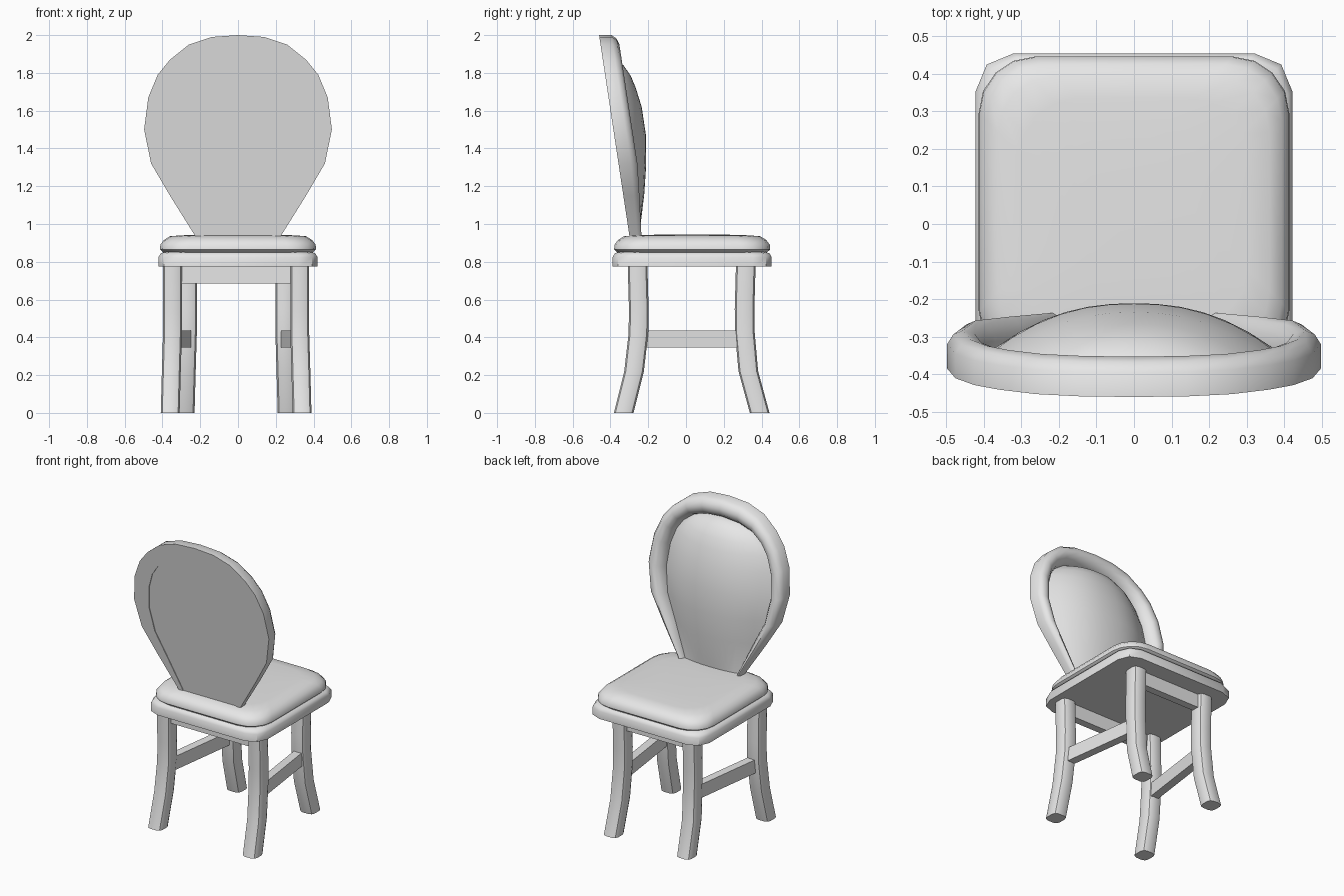
import bpy, bmesh, math
from mathutils import Vector

cube = bpy.data.objects.get("Cube")
if cube:
    bpy.data.objects.remove(cube, do_unlink=True)

grey = bpy.data.materials.new("plain grey")
grey.use_nodes = True
grey.diffuse_color = (0.8, 0.8, 0.8, 1)
grey.node_tree.nodes["Principled BSDF"].inputs["Base Color"].default_value = (0.8, 0.8, 0.8, 1)


def loft(name, rings, angle=40):
    """Skin a list of equal-length closed rings and cap both ends."""
    bm = bmesh.new()
    loops = [[bm.verts.new(p) for p in ring] for ring in rings]
    n = len(loops[0])
    for a, b in zip(loops, loops[1:]):
        for i in range(n):
            j = (i + 1) % n
            bm.faces.new((a[i], a[j], b[j], b[i]))
    bm.faces.new(loops[0])
    bm.faces.new(loops[-1])
    bmesh.ops.recalc_face_normals(bm, faces=bm.faces)
    mesh = bpy.data.meshes.new(name)
    bm.to_mesh(mesh)
    bm.free()
    mesh.materials.append(grey)
    obj = bpy.data.objects.new(name, mesh)
    bpy.context.collection.objects.link(obj)
    bpy.ops.object.select_all(action="DESELECT")
    obj.select_set(True)
    bpy.context.view_layer.objects.active = obj
    bpy.ops.object.shade_smooth_by_angle(angle=math.radians(angle))
    return obj


def rounded_rect(cx, cy, z, hx, hy, r, segs):
    """Horizontal rectangle ring with rounded corners."""
    ring = []
    for k, (sx, sy) in enumerate(((1, 1), (-1, 1), (-1, -1), (1, -1))):
        for s in range(segs + 1):
            a = math.pi / 2 * (k + s / segs)
            ring.append((cx + sx * (hx - r) + r * math.cos(a),
                         cy + sy * (hy - r) + r * math.sin(a), z))
    return ring


def beam(name, p, q, width, height):
    """Straight rectangular rail between two points."""
    p, q = Vector(p), Vector(q)
    side = (q - p).cross(Vector((0, 0, 1))).normalized() * width / 2
    up = Vector((0, 0, height / 2))
    return loft(name, [[e + side + up, e - side + up, e - side - up, e + side - up]
                       for e in (p, q)])


# Seat base and cushion: (inset, height) profiles
SEAT_Y, HALF = 0.0325, 0.421
base = [(0, 0.775), (0, 0.825), (0.012, 0.845), (0.04, 0.853)]
loft("seat_base", [rounded_rect(0, SEAT_Y, z, HALF - i, HALF - i, 0.1, 2) for i, z in base])
pad = [(0.03, 0.845), (0.008, 0.865), (0.01, 0.89), (0.028, 0.915),
       (0.06, 0.935), (0.12, 0.94), (0.25, 0.944)]
loft("seat_cushion", [rounded_rect(0, SEAT_Y, z, HALF - i, HALF - i, 0.15, 4) for i, z in pad])

# Legs: (outward shift, y, z) paths that kick out at the feet
OFF = -0.01
back_path = [(0.012, -0.33, 0), (0.006, -0.275, 0.22), (0, -0.252, 0.42), (0, -0.25, 0.55), (0, -0.257, 0.8)]
front_path = [(0.012, 0.39, 0), (0.006, 0.33, 0.22), (0, 0.312, 0.42), (0, 0.31, 0.55), (0, 0.317, 0.8)]
for side, label in ((1, "left"), (-1, "right")):
    for end, x, path in (("back", 0.337, back_path), ("front", 0.258, front_path)):
        loft(f"{end}_leg_{label}",
             [rounded_rect(OFF + side * (x + dx), y, z, 0.05, 0.052, 0.028, 2)
              for dx, y, z in path])
    # Side stretchers
    beam(f"stretcher_{label}", (OFF + side * 0.335, -0.25, 0.39),
         (OFF + side * 0.26, 0.31, 0.39), 0.055, 0.09)

# Aprons under the seat
beam("back_apron", (OFF - 0.31, -0.255, 0.735), (OFF + 0.31, -0.255, 0.735), 0.05, 0.1)
beam("front_apron", (OFF - 0.25, 0.315, 0.735), (OFF + 0.25, 0.315, 0.735), 0.05, 0.1)


def back_y(z):
    """Leaning plane of the backrest."""
    return -0.30 - (z - 0.94) * 0.151


# Backrest half outlines, from the seat up to the crown
outer = [(0.21, 0.9), (0.235, 0.95), (0.36, 1.15), (0.46, 1.32), (0.497, 1.5), (0.475, 1.67),
         (0.425, 1.79), (0.36, 1.87), (0.26, 1.95), (0.14, 1.99), (0, 2.0)]
inner = [(0.185, 0.9), (0.2, 0.95), (0.29, 1.15), (0.364, 1.31), (0.39, 1.47), (0.375, 1.62),
         (0.34, 1.72), (0.295, 1.785), (0.22, 1.84), (0.12, 1.868), (0, 1.878)]


def mirrored(half):
    return [(-x, z) for x, z in half] + half[-2::-1]


# Backrest frame: rounded section as (fraction inwards, height off the plane)
section = [(0, 0), (0, 0.065), (0.15, 0.09), (0.4, 0.1), (0.68, 0.09), (0.9, 0.06), (1, 0.03), (1, 0)]
rings = []
for (xo, zo), (xi, zi) in zip(mirrored(outer), mirrored(inner)):
    thin = min(1, 0.6 + (zo - 0.9) * 1.0)
    ring = []
    for f, h in section:
        z = zo + (zi - zo) * f
        ring.append((xo + (xi - xo) * f, back_y(z) + h * thin, z))
    rings.append(ring)
loft("backrest_frame", rings, 50)

# Backrest cushion: horizontal rows bulging forward
bulge = [0.04, 0.055, 0.11, 0.145, 0.168, 0.168, 0.152, 0.135, 0.105, 0.07, 0.035]
STEPS = 12
rows = []
for (x, z), b in zip(inner, bulge):
    x = max(x, 0.03)
    us = [2 * k / STEPS - 1 for k in range(STEPS + 1)]
    front = [(u * x, back_y(z) + 0.03 + (b - 0.03) * (1 - abs(u) ** 2.3), z) for u in us]
    rear = [(u * x, back_y(z) + 0.005, z) for u in reversed(us)]
    rows.append(front + rear)
loft("backrest_cushion", rows, 45)
